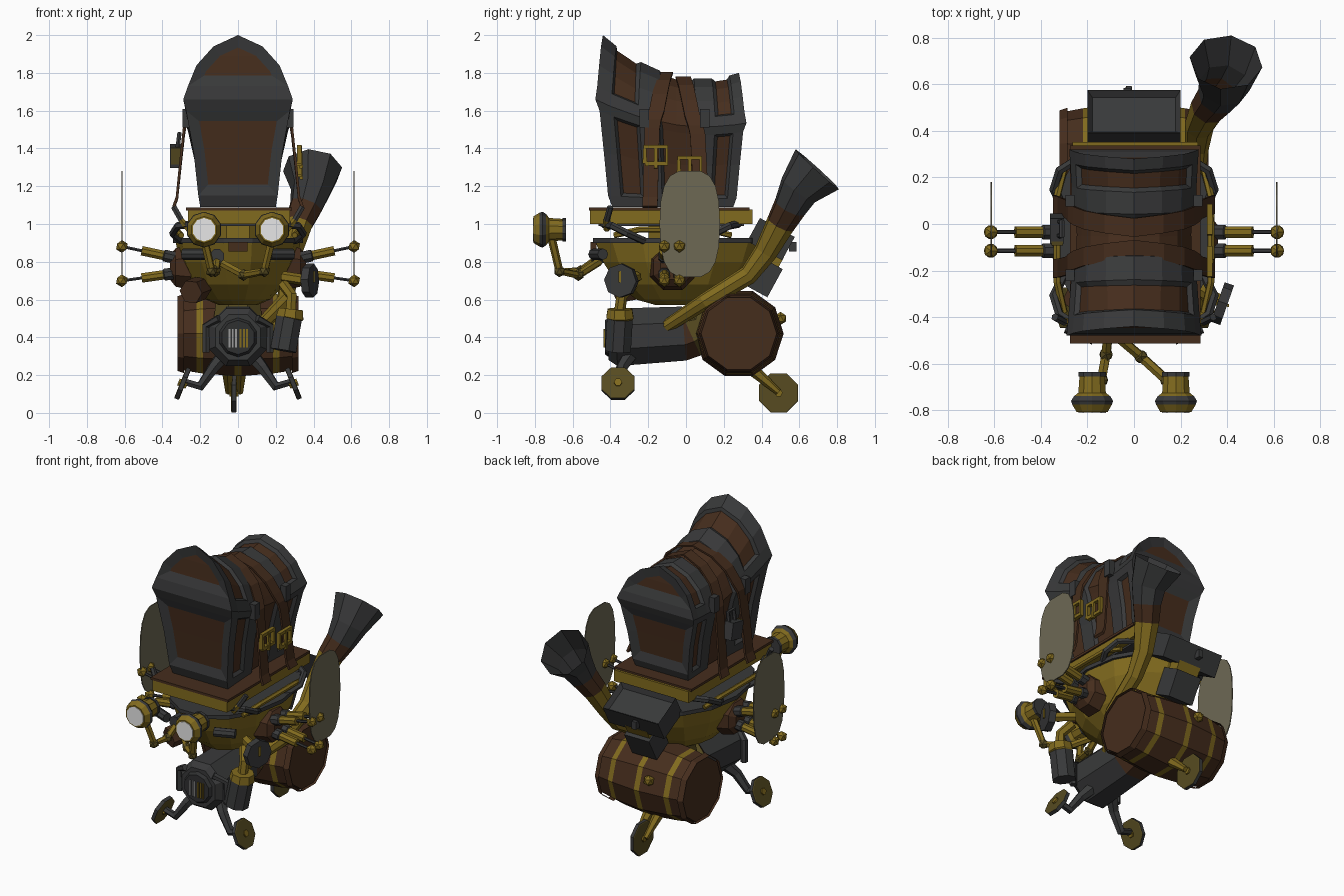
import bpy, bmesh
from math import sin, cos, pi, copysign
from mathutils import Vector as V, Quaternion, Matrix

cube = bpy.data.objects.get("Cube")
if cube:
    bpy.data.objects.remove(cube)


def material(name, r, g, b):
    m = bpy.data.materials.new(name)
    m.use_nodes = True
    m.diffuse_color = (r, g, b, 1)
    m.node_tree.nodes["Principled BSDF"].inputs["Base Color"].default_value = (r, g, b, 1)
    return m


IRON = material("dark iron", .04, .041, .042)
COAL = material("charcoal", .028, .029, .03)
WOOD = material("brown wood", .06, .026, .012)
BRASS = material("brass", .22, .145, .013)
DULL = material("dull brass", .095, .071, .015)
WING = material("pale canvas", .155, .14, .088)
SILVER = material("silver", .33, .33, .33)
LENS = material("white lens", .85, .85, .85)


def finish(name, bm, mats):
    bmesh.ops.recalc_face_normals(bm, faces=bm.faces)
    me = bpy.data.meshes.new(name)
    bm.to_mesh(me)
    bm.free()
    for m in mats:
        me.materials.append(m)
    ob = bpy.data.objects.new(name, me)
    bpy.context.collection.objects.link(ob)
    return ob


def loft(name, rings, mats, seg=None, cap=True):
    """Skin equal-length rings; seg gives the material slot of each span."""
    bm = bmesh.new()
    vs = [[bm.verts.new(p) for p in r] for r in rings]
    n = len(vs[0])
    for i in range(len(vs) - 1):
        for j in range(n):
            k = (j + 1) % n
            f = bm.faces.new((vs[i][j], vs[i][k], vs[i + 1][k], vs[i + 1][j]))
            f.material_index = seg[i] if seg else 0
    if cap:
        bm.faces.new(vs[0]).material_index = seg[0] if seg else 0
        bm.faces.new(vs[-1]).material_index = seg[-1] if seg else 0
    return finish(name, bm, mats)


def tube(name, pts, radii, mats, n=8, seg=None, cap=True):
    pts = [V(p) for p in pts]
    if not isinstance(radii, (list, tuple)):
        radii = [radii] * len(pts)
    rings, q, old = [], Quaternion(), V((0, 0, 1))
    for i, p in enumerate(pts):
        t = (pts[min(i + 1, len(pts) - 1)] - pts[max(i - 1, 0)]).normalized()
        q = old.rotation_difference(t) @ q
        old = t
        rings.append([p + q @ V((radii[i] * cos((2 * j + 1) * pi / n),
                                 radii[i] * sin((2 * j + 1) * pi / n), 0)) for j in range(n)])
    return loft(name, rings, mats, seg, cap)


def box(name, c, size, mat, tilt=0, recess=0):
    bm = bmesh.new()
    bmesh.ops.create_cube(bm, size=1)
    top = [f for f in bm.faces if f.normal.z > .9]
    bmesh.ops.transform(bm, matrix=Matrix.Diagonal((*size, 1)), verts=bm.verts)
    if recess:
        bmesh.ops.inset_region(bm, faces=top, thickness=recess, depth=-recess)
    bmesh.ops.transform(bm, matrix=Matrix.Translation(c) @ Matrix.Rotation(tilt, 4, 'X'), verts=bm.verts)
    return finish(name, bm, [mat])


def ball(name, c, r, mat):
    bm = bmesh.new()
    bmesh.ops.create_icosphere(bm, subdivisions=1, radius=r, matrix=Matrix.Translation(c))
    return finish(name, bm, [mat])


def wheel(name, c, axis, r):
    """Dull brass disc with a dark tread and a brass hub."""
    c, axis = V(c), V(axis).normalized()
    tube(name, [c + axis * d for d in (-.014, -.011, .011, .014)], [r - .006, r, r, r - .006], [DULL, IRON], 8, [0, 1, 0])
    tube(name + "_hub", [c - axis * .024, c + axis * .024], .022, [BRASS], 6)


# Chest: sagging, outward-leaning trunk with framed panels
PROFILE = [(.2, 1.09), (.21, 1.15), (.235, 1.38), (.275, 1.6), (.29, 1.66),
           (.265, 1.73), (.22, 1.84), (.13, 1.94), (0, 2)]


def chest_pt(u, i, side):
    x, z = PROFILE[i]
    if i <= 4:
        t = i / 4
        y = (-.39 - .09 * t) * (1 - u) + (.25 + .07 * t) * u
    else:
        t = (i - 4) / 4
        y = (-.48 + .04 * t) * (1 - u) + (.32 - .04 * t) * u
    height = .91 - .63 * u + .43 * u * u
    width = 1 - .3 * u + .26 * u * u
    return V((side * x * width, y, 1.09 + (z - 1.09) * height / .91))


US = [0, .1, .28, .42, .54, .67, .8, .93, 1]
LOOP = [(i, -1) for i in range(9)] + [(i, 1) for i in range(7, -1, -1)]
PANEL_ROWS = (1, 2, 5, 6, 7)
bm = bmesh.new()
grid = [[bm.verts.new(chest_pt(u, i, s)) for i, s in LOOP] for u in US]
panels, ends = [], []
for a in range(len(US) - 1):
    for j in range(16):
        f = bm.faces.new((grid[a][j], grid[a][j + 1], grid[a + 1][j + 1], grid[a + 1][j]))
        row = j if j < 8 else 15 - j
        if a in (3, 4) or (a in (1, 6) and row in PANEL_ROWS):
            panels.append(f)
for g in (grid[0], grid[-1]):
    for i in range(8):
        q = [g[i], g[i + 1], g[15 - i], g[16 - i]] if i < 7 else [g[7], g[8], g[9]]
        f = bm.faces.new(q)
        if i in PANEL_ROWS:
            ends.append(f)
bmesh.ops.recalc_face_normals(bm, faces=bm.faces)
for faces, rim in ((panels, .016), (ends, .058)):
    bmesh.ops.inset_region(bm, faces=faces, thickness=rim, depth=-.018, use_even_offset=True)
    for f in faces:
        f.material_index = 1
finish("chest", bm, [IRON, WOOD])

# Straps over the chest, buckles and padlock
for name, ut, ub in (("front_strap", .46, .31), ("rear_strap", .59, .74)):
    path = []
    for i, s in LOOP:
        p = chest_pt(ut + (ub - ut) * (1 - i / 8), i, s)
        if i < 4:
            p.x = s * (.335 - .018 * i)
        else:
            p.x *= 1.03
        path.append(p)
    rings = [[p + V((dx, dy, dz)) for dx, dy, dz in
              ((0, -.04, -.006), (0, .04, -.006), (p.x * .04, .04, .004), (p.x * .04, -.04, .004))] for p in path]
    loft(name, rings, [WOOD])
for y, z in ((-.16, 1.365), (.02, 1.305)):
    c = [(.325, y + a * .058, z + b * .045) for a, b in ((-1, -1), (1, -1), (1, 1), (-1, 1), (-1, -1))]
    tube("buckle_frame", c, .017, [BRASS], 4)
    tube("buckle_pin", [(.335, y, z - .07), (.33, y, z + .05)], .012, [BRASS], 4)
box("padlock", (-.33, -.02, 1.36), (.06, .11, .11), IRON, .2)
box("padlock_front", (-.33, -.075, 1.36), (.05, .016, .09), DULL, .2)
tube("padlock_loop", [(-.32, -.05, 1.4), (-.31, -.05, 1.48), (-.31, .01, 1.48), (-.32, .01, 1.4)], .013, [IRON], 6)
for s in (-1, 1):
    for y in (-.22, .1):
        box("lid_latch", (s * .275, y, 1.56), (.04, .05, .1), IRON)

# Tray under the chest and leaf springs down to the hull
box("tray", (.005, -.078, 1.038), (.54, .86, .075), BRASS)
box("tray_top", (.005, -.088, 1.08), (.56, .85, .016), WOOD)
box("tray_underside", (.005, -.078, .996), (.46, .77, .014), IRON)
for s in (-1, 1):
    for e in (-1, 1):
        y = -.08 + e * .28
        tube("leaf_spring", [(s * .24, y + e * .08, 1.0), (s * .32, y + e * .03, .99),
                             (s * .345, y - e * .05, .95), (s * .3, y - e * .14, .91)], .02, [IRON], 6)
    tube("side_rail", [(s * .3, -.38, .94), (s * .33, -.25, .97), (s * .33, .12, .97), (s * .3, .24, .94)],
         .016, [BRASS], 6)
    tube("corner_hook", [(s * .26, -.42, .97), (s * .3, -.42, 1.02), (s * .34, -.4, 1.09)], .017, [IRON, BRASS], 6, [1, 0])
    tube("front_grip", [(s * .17, -.49, .84), (s * .29, -.44, .84)], .03, [IRON], 8)


# Hull bowl with a dark rim
def oval(z, rx, ry, n=14):
    return [(rx * cos(2 * pi * k / n), -.03 + ry * sin(2 * pi * k / n), z) for k in range(n)]


loft("hull", [oval(.57, .1, .13), oval(.6, .17, .24), oval(.68, .25, .34), oval(.8, .31, .42), oval(.905, .33, .46)], [BRASS])
loft("hull_rim", [oval(.9, .345, .475), oval(.925, .345, .475)], [IRON])
box("hull_badge", (0, -.49, .88), (.1, .03, .05), WOOD)
tube("support_post", [(0, -.05, .9), (0, -.05, 1.02)], .16, [BRASS])

# Engine nose, neck and grille
tube("engine", [(0, -.41, .4), (0, -.37, .4), (0, -.01, .42), (0, .02, .43), (0, .1, .47), (0, .12, .62)],
     [.13, .165, .155, .15, .14, .12], [IRON, WOOD, DULL], 8, [0, 0, 1, 2, 2])
tube("engine_face", [(0, -.43, .4), (0, -.4, .4)], [.09, .11], [COAL], 10)
for k in range(3):
    box("silver_slat", (-.045 + k * .017, -.432, .395), (.01, .01, .1), SILVER)
    box("brass_slat", (.014 + k * .017, -.432, .395), (.01, .01, .1), BRASS)
for s in (-1, 1):
    tube("engine_bracket", [(s * .1, -.4, .5), (s * .17, -.36, .46), (s * .17, -.36, .32)], .022, [IRON], 6)

# Barrel lying across the back
XS = [-.31, -.22, -.185, -.018, .018, .185, .22, .31]
RS = [.2, .217, .222, .237, .237, .222, .217, .2]
tube("barrel", [(x, .28, .42) for x in XS], RS, [WOOD, BRASS], 10, [0, 1, 0, 1, 0, 1, 0])
for s in (-1, 1):
    tube("barrel_rim", [(s * .285, .28, .42), (s * .32, .28, .42)], [.22, .208], [WOOD], 10, None, False)
ball("barrel_plug", (-.08, .5, .5), .035, BRASS)

# Flared horn
tube("horn", [(.12, -.1, .46), (.25, .1, .59), (.27, .33, .73), (.28, .42, .85), (.32, .5, 1.0), (.36, .55, 1.09), (.388, .595, 1.18), (.395, .695, 1.29)],
     [.035, .045, .052, .063, .078, .09, .11, .158], [BRASS, WOOD, IRON], 8, [0, 0, 0, 0, 1, 2, 2], False)

# Rear hopper and its mount
box("rear_hopper", (0, .45, .92), (.4, .21, .14), IRON, -.5, .03)
box("hopper_mount", (0, .46, .8), (.16, .08, .1), BRASS, -.5)
box("hopper_base", (0, .41, .72), (.18, .14, .17), IRON, -.5)
box("hopper_catch", (-.03, .565, .88), (.03, .04, .05), IRON)

# Head lamps on jointed arms
for s in (-1, 1):
    tube("lamp", [(s * .18, y, .97) for y in (-.64, -.725, -.74, -.76, -.775, -.808)],
         [.056, .062, .082, .095, .09, .07], [BRASS, IRON], 10, [0, 0, 1, 1, 0])
    tube("lamp_cap", [(s * .18, -.635, .97), (s * .18, -.655, .97)], .062, [IRON], 10)
    tube("lamp_lens", [(s * .18, -.806, .97), (s * .18, -.811, .97)], .062, [LENS], 10)
ARMS = (("right_lamp_arm", [(-.11, -.46, .82), (-.12, -.56, .75), (-.14, -.67, .75), (-.18, -.71, .92)]),
        ("left_lamp_arm", [(-.1, -.46, .8), (.03, -.57, .73), (.14, -.67, .75), (.18, -.71, .92)]))
for name, pts in ARMS:
    tube(name, pts, .022, [BRASS], 6)
    for p in pts[1:3]:
        ball(name + "_joint", p, .032, DULL)
tube("arm_socket", [(-.11, -.4, .83), (-.11, -.5, .83)], .04, [IRON])

# Wings with piston arms
for s in (-1, 1):
    outline = []
    for k in range(18):
        a = 2 * pi * k / 18
        outline.append((.02 + .16 * copysign(abs(cos(a)) ** .6, cos(a)),
                        1.0 + .285 * copysign(abs(sin(a)) ** .8, sin(a))))
    loft("wing", [[(s * x, y, z) for y, z in outline] for x in (.611, .617)], [WING])
    tube("wing_mount", [(s * .25, -.07, .77), (s * .33, -.07, .77), (s * .36, -.07, .77)], [.13, .11, .07], [WOOD], 8)
    for y in (-.115, -.035):
        for z0, z1 in ((.82, .88), (.74, .7)):
            at = lambda x: (s * x, y, z0 + (z1 - z0) * (x - .33) / .28)
            tube("piston", [at(.32), at(.39), at(.395), at(.51)], [.034, .034, .027, .027], [IRON, BRASS], 8, [0, 0, 1])
            tube("piston_rod", [at(.5), at(.61)], .009, [IRON], 6)
            ball("piston_knob", at(.615), .034, BRASS)

# Gauge, side canister and filler
tube("gauge", [(.36, -.335, .7), (.4, -.349, .7)], .09, [IRON], 8)
box("gauge_needle", (.404, -.35, .72), (.008, .014, .06), BRASS)
tube("gauge_arm", [(.24, -.26, .72), (.37, -.33, .7)], .03, [BRASS], 6)
tube("canister", [(.24, -.36, .33), (.27, -.35, .5), (.275, -.35, .505), (.28, -.35, .55)],
     [.074, .074, .078, .07], [IRON, BRASS], 8, [0, 1, 1])
tube("canister_pipe", [(.28, -.35, .54), (.285, -.34, .62), (.24, -.28, .68)], .03, [BRASS], 6)
tube("side_filler", [(-.2, -.25, .66), (-.25, -.36, .64)], .065, [WOOD], 6)

# Legs and wheels
for s in (-1, 1):
    tube("front_leg", [(s * .08, -.3, .3), (s * .13, -.34, .24), (s * .2, -.36, .14), (s * .285, -.36, .165)],
         [.04, .032, .027, .02], [IRON], 6)
    wheel("front_wheel", (s * .293, -.36, .155), (s * .025, 0, .01), .095)
    tube("rear_fork", [(s * .035 - .02, .34, .24), (s * .03 - .02, .49, .11)], [.035, .018], [BRASS], 6)
wheel("rear_wheel", (-.022, .49, .106), (1, 0, 0), .112)
